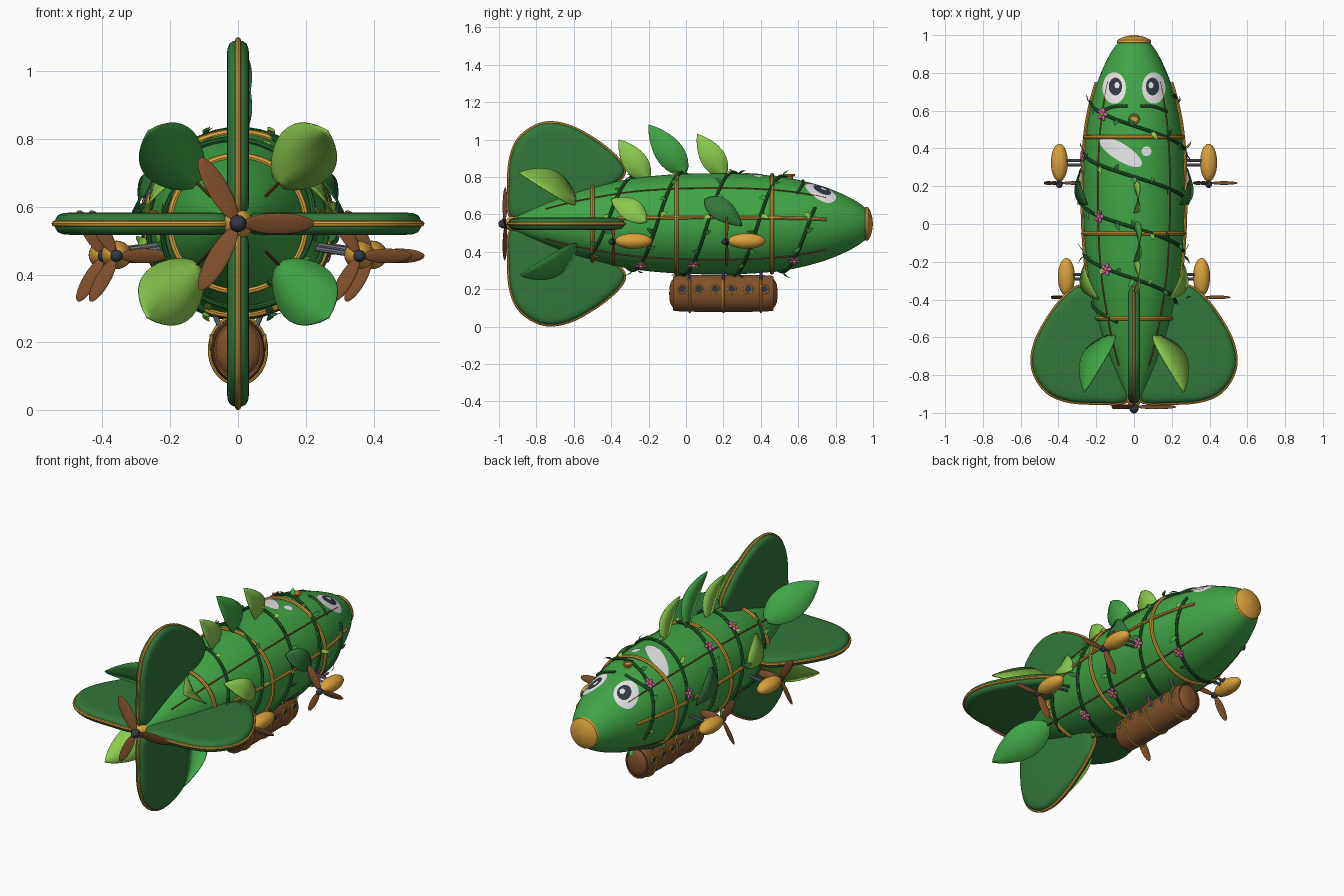
import bpy, bmesh, random
from math import sin, cos, pi, radians, sqrt
from mathutils import Vector, Matrix

random.seed(4)
if "Cube" in bpy.data.objects:
    bpy.data.objects.remove(bpy.data.objects["Cube"])
ZC = 0.55  # height of the hull axis


def material(name, code):
    rgb = [int(code[i:i + 2], 16) / 255 for i in (0, 2, 4)]
    col = [c / 12.92 if c < 0.04 else ((c + 0.055) / 1.055) ** 2.4 for c in rgb] + [1]
    m = bpy.data.materials.new(name)
    m.use_nodes = True
    m.diffuse_color = col
    m.node_tree.nodes["Principled BSDF"].inputs["Base Color"].default_value = col
    return m


HULL, FIN = material("hull green", "41A546"), material("fin green", "32773A")
VINE, LIME = material("vine green", "22652B"), material("lime green", "8CCB4E")
GOLD, BROWN = material("gold", "DBA23C"), material("wood brown", "80502C")
WHITE, DARK = material("white", "EFEFEF"), material("charcoal", "343944")
PINK, STEEL = material("pink", "D964A8"), material("steel grey", "747884")


def finish(name, bm, *mats):
    bmesh.ops.recalc_face_normals(bm, faces=bm.faces)
    me = bpy.data.meshes.new(name)
    bm.to_mesh(me)
    bm.free()
    me.shade_smooth()
    me.set_sharp_from_angle(angle=radians(40))
    for m in mats:
        me.materials.append(m)
    ob = bpy.data.objects.new(name, me)
    bpy.context.collection.objects.link(ob)
    return ob


def spline(pts, closed=False, n=8):
    """Smooth path through a few points."""
    pts = [Vector(p) for p in pts]
    k, out = len(pts), []
    get = lambda i: pts[i % k] if closed else pts[max(0, min(k - 1, i))]
    for i in range(k if closed else k - 1):
        a, b, c, d = (get(i + j) for j in (-1, 0, 1, 2))
        for s in range(n):
            t = s / n
            out.append(b + (c - a) * t / 2 + (2 * a - 5 * b + 4 * c - d) * t * t / 2
                       + (3 * b - a - 3 * c + d) * t ** 3 / 2)
    return out if closed else out + [pts[-1]]


def tube(name, pts, rad, mat, closed=False):
    cu = bpy.data.curves.new(name, "CURVE")
    cu.dimensions, cu.bevel_depth, cu.bevel_resolution, cu.use_fill_caps = "3D", rad, 2, True
    sp = cu.splines.new("POLY")
    sp.points.add(len(pts) - 1)
    for p, q in zip(sp.points, pts):
        p.co = (*q, 1)
    sp.use_cyclic_u = closed
    tmp = bpy.data.objects.new(name, cu)
    bm = bmesh.new()
    bm.from_mesh(tmp.to_mesh())
    tmp.to_mesh_clear()
    bpy.data.objects.remove(tmp)
    return finish(name, bm, mat)


def skin(bm, rings):
    """Bridge rings of points and cap both ends."""
    vs = [[bm.verts.new(p) for p in r] for r in rings]
    n = len(vs[0])
    for a, b in zip(vs, vs[1:]):
        for i in range(n):
            bm.faces.new((a[i], a[(i + 1) % n], b[(i + 1) % n], b[i]))
    bm.faces.new(vs[0])
    bm.faces.new(vs[-1])


def lathe(name, profile, mat, rx=1, rz=1, cz=ZC, n=64):
    """Body of elliptical section along y."""
    bm = bmesh.new()
    skin(bm, [[(rx * r * sin(2 * pi * i / n), y, cz + rz * r * cos(2 * pi * i / n))
               for i in range(n)] for y, r in profile])
    return finish(name, bm, mat)


def ball(bm, loc, scale, rot=Matrix(), mat=0, seg=20):
    m = Matrix.Translation(loc) @ rot @ Matrix.Diagonal((*scale, 1))
    res = bmesh.ops.create_uvsphere(bm, u_segments=seg, v_segments=seg // 2, radius=1, matrix=m)
    for f in {f for v in res["verts"] for f in v.link_faces}:
        f.material_index = mat


def leaf(bm, base, tip, normal, width, arch=0.1, mat=0, n=8):
    """Folded, pointed blade between two points."""
    axis = tip - base
    side = axis.cross(normal).normalized()
    up = side.cross(axis).normalized()
    rows = []
    for i in range(n + 1):
        t = i / n
        w = width / 2 * sin(pi * t ** 0.8) ** 0.8 if 0 < i < n else 0.001
        mid = base + axis * t + up * arch * axis.length * sin(pi * t)
        rows.append([bm.verts.new(mid + side * w * s + up * abs(s) * w * 0.2) for s in (-1, 0, 1)])
    for a, b in zip(rows, rows[1:]):
        for j in (0, 1):
            bm.faces.new((a[j], a[j + 1], b[j + 1], b[j])).material_index = mat


# Hull
path = spline([(-.95, .03), (-.9, .05), (-.8, .092), (-.65, .15), (-.5, .195), (-.3, .24),
               (-.1, .262), (.1, .27), (.3, .268), (.46, .257), (.6, .235), (.75, .194),
               (.88, .138), (.96, .085), (.985, .05)])
lathe("hull", path, HULL)
lathe("nose_cap", [(.95, .08), (.962, .091), (.974, .088), (.985, .07), (.995, .04), (1, .001)], GOLD)
lathe("tail_cap", [(-.97, .012), (-.955, .03), (-.93, .042), (-.9, .045)], GOLD)


def radius(y):
    for a, b in zip(path, path[1:]):
        if y <= b.x:
            return a.y + (b.y - a.y) * (y - a.x) / (b.x - a.x)
    return path[-1].y


def surf(t, y, off=0.0):
    r = radius(y) + off
    return Vector((r * sin(t), y, ZC + r * cos(t)))


def on_top(x, y, off):
    return Vector((x, y, ZC + sqrt(max(0, (radius(y) + off) ** 2 - x * x))))


def radial(t):
    return Vector((sin(t), 0, cos(t)))


# Hoops, side rails and seams
for y in (.46, -.05, -.5):
    tube("hull_hoop", [surf(i * pi / 32, y, .004) for i in range(64)], .011, GOLD, True)
for s in (-1, 1):
    tube("side_rail", [surf(s * radians(83), -.37 + .04 * i, .006) for i in range(29)], .009, GOLD)
    for a in (45, 135):
        tube("hull_seam", [surf(s * radians(a), -.75 + .05 * i, .001) for i in range(31)], .004, BROWN)

# Four tail fins with gold rims
outline = spline([(.03, -.93), (.2, -.948), (.36, -.935), (.47, -.88), (.537, -.76), (.52, -.62),
                  (.43, -.46), (.33, -.35), (.26, -.335), (.19, -.42), (.1, -.6), (.04, -.75)], True, 6)
mid = Vector((.3, -.68))
for k in range(4):
    out, across = radial(k * pi / 2), radial(k * pi / 2 + pi / 2)

    def place(p, w):
        return out * p.x + Vector((0, p.y, ZC)) + across * w
    bm = bmesh.new()
    skin(bm, [[place(mid + (p - mid) * s, w) for p in outline] for s, w in
              [(.8, -.033), (.9, -.031), (.96, -.025), (.99, -.014), (1, 0),
               (.99, .014), (.96, .025), (.9, .031), (.8, .033)]])
    finish("tail_fin", bm, FIN)
    tube("fin_rim", [place(p, 0) for p in outline], .009, GOLD, True)


# Face: eyes, brows, valve and highlights
def patch(name, cx, cy, ax, ay, off, mat, turn=0.0):
    bm = bmesh.new()
    rings = []
    for k in range(6):
        q = max(k / 5, .01)
        rings.append([])
        for i in range(32):
            u, v = ax * q * cos(i * pi / 16), ay * q * sin(i * pi / 16)
            rings[-1].append(bm.verts.new(on_top(cx + u * cos(turn) - v * sin(turn),
                                                 cy + u * sin(turn) + v * cos(turn), off)))
    for a, b in zip(rings, rings[1:]):
        for i in range(32):
            bm.faces.new((a[i], b[i], b[(i + 1) % 32], a[(i + 1) % 32]))
    bm.faces.new(rings[0])
    finish(name, bm, mat)


for s in (-1, 1):
    patch("eye_white", s * .105, .72, .062, .083, .004, WHITE)
    patch("eye_pupil", s * .098, .728, .035, .047, .007, DARK)
    patch("eye_glint", s * .09, .735, .013, .017, .01, WHITE)
    tube("eye_brow", [on_top(s * (.035 + .014 * i), .625 + .012 * sin(i * pi / 10) - .003 * i, .003)
                      for i in range(11)], .008, FIN)
patch("long_highlight", -.07, .38, .13, .045, .004, WHITE, radians(-32))
patch("round_highlight", .066, .385, .026, .026, .004, WHITE)
lathe_y = [Vector((.022 * cos(i * pi / 12), .555 + .022 * sin(i * pi / 12), .81)) for i in range(24)]
tube("valve_ring", lathe_y, .007, GOLD, True)
tube("valve_stem", [(0, .555, .77), (0, .555, .812)], .017, GOLD)

# Spiral vines with leaflets and flowers
for k, start in enumerate((.655, .655)):
    t0 = pi / 2 + k * pi
    angle = lambda y: t0 + (start - y) * 2 * pi / .54
    ys = [.69 - .01 * i for i in range(122)]
    tube("vine", [surf(angle(y), y, .007) for y in ys], .009, VINE)
    bm = bmesh.new()
    for j, y in enumerate(ys[2::3]):
        t, sgn = angle(y), 1 if j % 2 else -1
        base = surf(t, y, .01)
        way = (Vector((0, sgn, 0)) + radial(t + pi / 2) * random.uniform(-.7, .7)
               + radial(t) * random.uniform(.1, .8)).normalized()
        leaf(bm, base, base + way * random.uniform(.035, .06), radial(t), .026, .1, j % 3, 5)
    finish("vine_leaflets", bm, LIME, FIN, HULL)
    bm = bmesh.new()
    for y in (.58, .36, .04, -.24):
        t = angle(y)
        rot = Vector((0, 0, 1)).rotation_difference(radial(t)).to_matrix().to_4x4()
        c = surf(t, y, .02)
        for i in range(5):
            spin = rot @ Matrix.Rotation(i * 2 * pi / 5, 4, "Z")
            ball(bm, c + spin @ Vector((.02, 0, 0)), (.016, .011, .005), spin, 0, 10)
        ball(bm, c + radial(t) * .005, (.009, .009, .008), rot, 1, 10)
    finish("vine_flowers", bm, PINK, GOLD)


# Large leaves
def big_leaf(name, base, tip, normal, width, mat, arch=.08):
    bm = bmesh.new()
    leaf(bm, Vector(base), Vector(tip), Vector(normal), width, arch, 0, 12)
    ob = finish(name, bm, mat)
    ob.modifiers.new("thickness", "SOLIDIFY").thickness = .005


for y, z, dy, dz, w, m in ((.21, .8, -.15, .23, .13, LIME), (0, .81, -.2, .27, .15, HULL),
                           (-.2, .78, -.16, .22, .13, LIME)):
    big_leaf("back_leaf", (0, y, z), (0, y + dy, z + dz), (1, 0, 0), w, m)
for sx in (-1, 1):
    for sz in (-1, 1):
        big_leaf("tail_leaf", (sx * .11, -.58, ZC + sz * .11), (sx * .265, -.89, ZC + sz * .275),
                 (sx, 1, sz), .19, LIME if sx * sz > 0 else HULL)
    for ya, ta, yb, tb, m in ((.1, 62, .3, 92, FIN), (-.21, 88, -.4, 55, LIME)):
        a, b = sx * radians(ta), sx * radians(tb)
        big_leaf("side_leaf", surf(a, ya, .012), surf(b, yb, .012), radial((a + b) / 2), .12, m, .12)

# Gondola with bands, portholes and hangers
lathe("gondola", spline([(-.09, .001), (-.085, .5), (-.065, .82), (-.02, 1), (.42, 1),
                         (.465, .82), (.485, .5), (.49, .001)], n=4), BROWN, .08, .097, .178, 40)
for y in (.02, .2, .4):
    tube("gondola_band", [(.083 * sin(i * pi / 20), y, .178 + .1 * cos(i * pi / 20)) for i in range(40)],
         .006, GOLD, True)
    for s in (-1, 1):
        tube("gondola_hanger", [(s * .05, y, .24), (s * .09, y, .33)], .008, STEEL)
for s in (-1, 1):
    for i in range(6):
        y = -.02 + .088 * i
        tube("porthole_rim", [(s * .079, y + .021 * cos(a * pi / 10), .2 + .021 * sin(a * pi / 10))
                              for a in range(20)], .005, GOLD, True)
        tube("porthole_glass", [(s * .07, y, .2), (s * .081, y, .2)], .02, DARK)


# Propellers and engine pods
def propeller(name, x, y, z, length, width, hub):
    bm = bmesh.new()
    for k in range(3):
        rot = Matrix.Rotation(-k * 2 * pi / 3, 4, "Y") @ Matrix.Rotation(radians(20), 4, "X")
        ball(bm, Vector((x, y, z)) + rot @ Vector((length * .53, 0, 0)),
             (length * .47, .006, width / 2), rot)
    ball(bm, (x, y - .005, z), (hub, hub * 1.2, hub), mat=1)
    finish(name, bm, BROWN, DARK)


propeller("tail_propeller", 0, -.968, ZC, .225, .066, .025)
for s in (-1, 1):
    for x, y in ((.395, .325), (.358, -.28)):
        bm = bmesh.new()
        ball(bm, (s * x, y, .458), (.045, .1, .042), seg=28)
        finish("engine_pod", bm, GOLD)
        propeller("engine_propeller", s * x, y - .108, .455, .155, .046, .018)
        for d in (-.012, .012):
            tube("engine_strut", [(s * .2, y + d, .487 + d / 2), (s * x, y + d, .462 + d / 2)], .008, STEEL)
